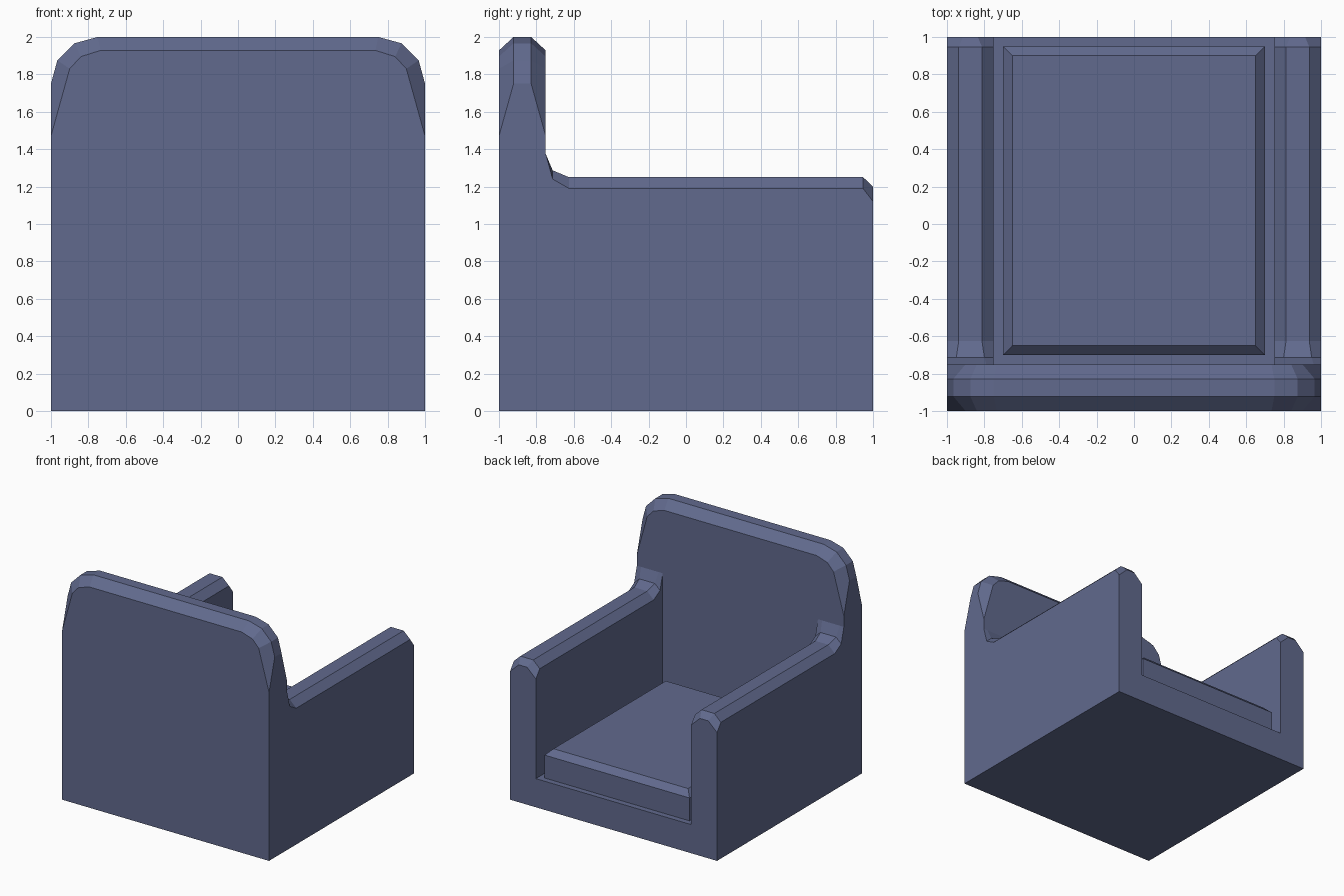
import bpy, bmesh, math

if "Cube" in bpy.data.objects:
    bpy.data.objects.remove(bpy.data.objects["Cube"])

# Slate-blue upholstery
fabric = bpy.data.materials.new("blue_fabric")
fabric.diffuse_color = (0.12, 0.144, 0.27, 1)
fabric.use_nodes = True
fabric.node_tree.nodes["Principled BSDF"].inputs["Base Color"].default_value = fabric.diffuse_color


def finish(name, bm):
    bmesh.ops.recalc_face_normals(bm, faces=bm.faces)
    mesh = bpy.data.meshes.new(name)
    bm.to_mesh(mesh)
    bm.free()
    mesh.materials.append(fabric)
    obj = bpy.data.objects.new(name, mesh)
    bpy.context.collection.objects.link(obj)
    return obj


def loft(name, sections):
    """Skin a closed solid through (y, [(x, z), ...]) outlines."""
    bm = bmesh.new()
    rings = [[bm.verts.new((x, y, z)) for x, z in pts] for y, pts in sections]
    n = len(rings[0])
    for a, b in zip(rings, rings[1:]):
        for i in range(n):
            j = (i + 1) % n
            bm.faces.new((a[i], a[j], b[j], b[i]))
    bm.faces.new(rings[0])
    bm.faces.new(rings[-1][::-1])
    return finish(name, bm)


def box(name, x0, x1, y0, y1, z0, z1):
    rect = [(x0, z0), (x1, z0), (x1, z1), (x0, z1)]
    return loft(name, [(y0, rect), (y1, rect)])


# Backrest: rounded upper corners, chamfered front and rear rims
def back_outline(half):
    right = [(1, 0)] + half
    return right + [(-x, z) for x, z in reversed(right)]


ridge = back_outline([(1, 1.75), (0.966, 1.875), (0.875, 1.966), (0.75, 2.0)])
rim = back_outline([(1, 1.47), (0.9, 1.83), (0.84, 1.895), (0.735, 1.928)])
frame = loft("chair_frame", [(-1, rim), (-0.922, ridge), (-0.828, ridge), (-0.75, rim)])


# Arms: chamfered top that sweeps up into the backrest
def arm_outline(side, inner, outer, edge_z, top_z):
    pts = [(0.75, 0), (1, 0), (1, edge_z), (outer, top_z), (inner, top_z), (0.75, edge_z)]
    return [(side * x, z) for x, z in pts]


steps = [(-0.75, 0.79, 0.96, 1.375, 1.375),
         (-0.713, 0.80, 0.95, 1.24, 1.287),
         (-0.625, 0.813, 0.937, 1.19, 1.25),
         (0.947, 0.813, 0.937, 1.19, 1.25),
         (1.0, 0.835, 0.915, 1.12, 1.2)]
parts = []
for side, label in ((1, "right"), (-1, "left")):
    parts.append(loft(label + "_arm", [(s[0], arm_outline(side, *s[1:])) for s in steps]))

# Seat base between the arms
parts.append(box("seat_base", -0.75, 0.75, -0.75, 1, 0, 0.25))

# Fuse arms and base with the backrest into one shell
bpy.context.view_layer.objects.active = frame
for part in parts:
    mod = frame.modifiers.new("union", 'BOOLEAN')
    mod.operation = 'UNION'
    mod.solver = 'EXACT'
    mod.object = part
    bpy.ops.object.modifier_apply(modifier=mod.name)
    bpy.data.objects.remove(part, do_unlink=True)
bm = bmesh.new()
bm.from_mesh(frame.data)
bmesh.ops.remove_doubles(bm, verts=bm.verts, dist=0.0005)
bmesh.ops.dissolve_limit(bm, angle_limit=math.radians(0.5), verts=bm.verts, edges=bm.edges)
bm.to_mesh(frame.data)
bm.free()

# Seat cushion with a chamfered top rim
cushion = box("seat_cushion", -0.7, 0.7, -0.7, 0.95, 0.25, 0.5)
bm = bmesh.new()
bm.from_mesh(cushion.data)
top_edges = [e for e in bm.edges if all(v.co.z > 0.4 for v in e.verts)]
bmesh.ops.bevel(bm, geom=top_edges, offset=0.05, segments=1, affect='EDGES')
bm.to_mesh(cushion.data)
bm.free()
